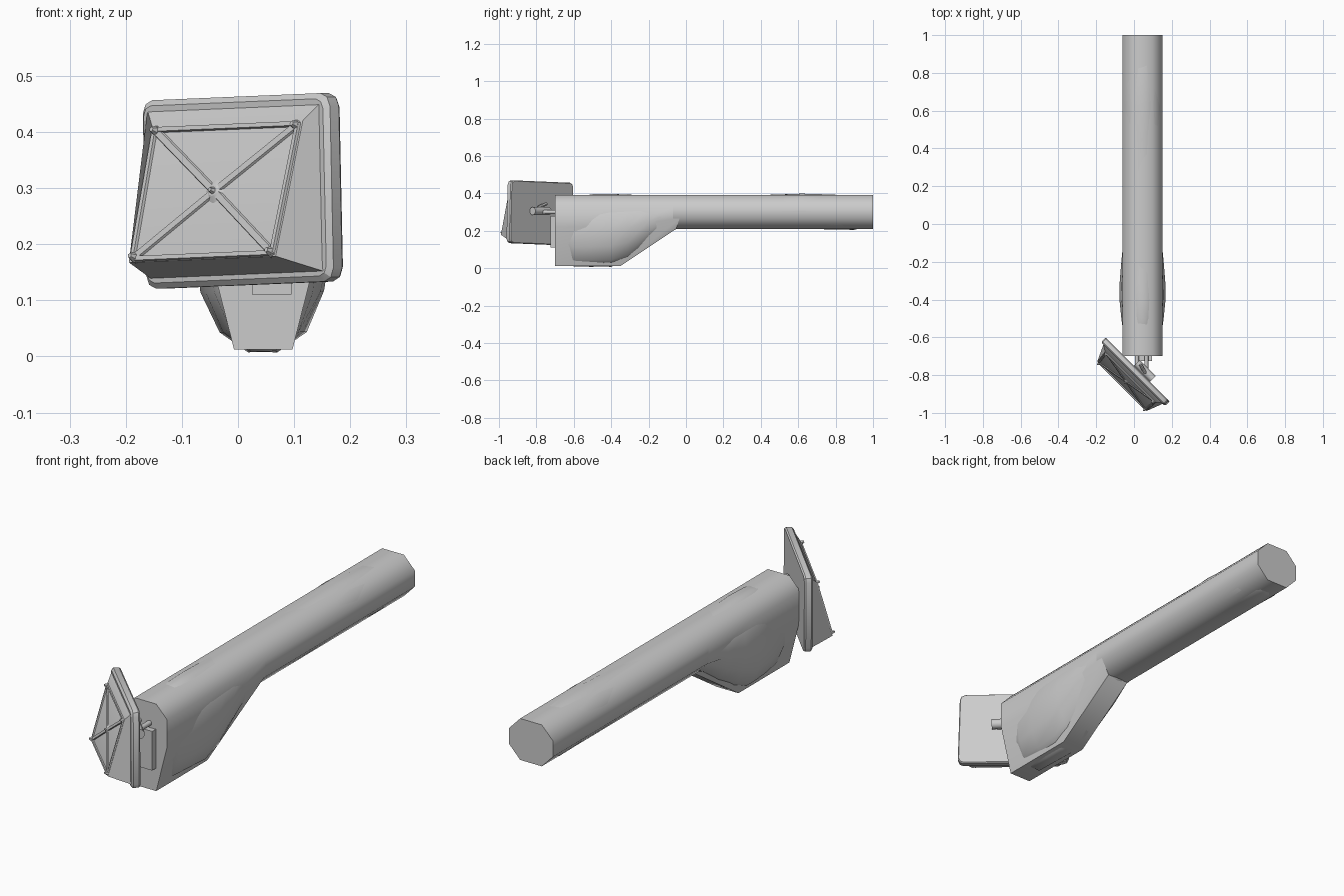
import bpy, bmesh, math, random
from mathutils import Vector, Matrix

if "Cube" in bpy.data.objects:
    bpy.data.objects.remove(bpy.data.objects["Cube"])

random.seed(4)
CX = 0.045  # centre line of the arm


def finish(name, bm, smooth=None, matrix=None):
    bmesh.ops.recalc_face_normals(bm, faces=bm.faces)
    me = bpy.data.meshes.new(name)
    bm.to_mesh(me)
    bm.free()
    ob = bpy.data.objects.new(name, me)
    bpy.context.collection.objects.link(ob)
    if matrix:
        ob.matrix_world = matrix
    if smooth:
        bpy.context.view_layer.objects.active = ob
        ob.select_set(True)
        bpy.ops.object.shade_smooth_by_angle(angle=math.radians(smooth))
        ob.select_set(False)
    return ob


def loft(name, rings, smooth):
    bm = bmesh.new()
    vs = [[bm.verts.new(p) for p in r] for r in rings]
    for a, b in zip(vs, vs[1:]):
        n = len(a)
        for i in range(n):
            bm.faces.new((a[i], a[(i + 1) % n], b[(i + 1) % n], b[i]))
    bm.faces.new(vs[0])
    bm.faces.new(vs[-1])
    return finish(name, bm, smooth)


def octagon(y, bottom, low, high=0.335, top=0.39):
    w, f = 0.105, 0.052
    pts = [(-f, bottom), (f, bottom), (w, low), (w, high),
           (f, top), (-f, top), (-w, high), (-w, low)]
    return [(CX + x, y, z) for x, z in pts]


def oval(y, rx, z0, z1, n=14, jitter=0.025):
    ring = []
    for i in range(n):
        t = 2 * math.pi * i / n
        k = 1 + random.uniform(-jitter, jitter) * abs(math.sin(2 * t))
        ring.append((CX + rx * k * math.cos(t), y,
                     (z0 + z1) / 2 + (z1 - z0) / 2 * k * math.sin(t)))
    return ring


# Faceted outer shells of forearm and hand
loft("forearm_shell", [octagon(-0.07, 0.21, 0.265), octagon(1.0, 0.21, 0.265)], 60)
loft("hand_shell", [octagon(-0.70, 0.012, 0.22), octagon(-0.35, 0.012, 0.22),
                    octagon(-0.03, 0.225, 0.268)], 60)

# Soft shapes that swell through the shells
loft("forearm_muscle", [oval(y, rx, a, b) for y, rx, a, b in [
    (-0.06, 0.098, 0.215, 0.385), (0.08, 0.099, 0.212, 0.388),
    (0.25, 0.104, 0.214, 0.391), (0.45, 0.105, 0.211, 0.394),
    (0.62, 0.106, 0.208, 0.401), (0.78, 0.104, 0.204, 0.396),
    (0.90, 0.105, 0.202, 0.388), (0.98, 0.09, 0.225, 0.375)]], 80)
loft("hand_body", [oval(y, rx, a, b) for y, rx, a, b in [
    (-0.68, 0.075, 0.07, 0.35), (-0.60, 0.098, 0.005, 0.385),
    (-0.50, 0.112, 0.003, 0.399), (-0.40, 0.122, 0.003, 0.401),
    (-0.31, 0.121, 0.035, 0.397), (-0.20, 0.112, 0.11, 0.392),
    (-0.10, 0.102, 0.185, 0.388), (-0.02, 0.096, 0.222, 0.378)]], 80)

# Local frame of the plate: x along its width, y up, z outward
s = math.sqrt(0.5)
plate = Matrix(((s, 0, -s, 0.02), (-s, 0, -s, -0.77),
                (0, 1, 0, 0.295), (0, 0, 0, 1))) @ Matrix.Rotation(0.03, 4, 'Z')


def chamfered(a, b, c, k):
    return [plate @ Vector((x, y, c)) for x, y in [
        (-a + k, -b), (a - k, -b), (a - k * 0.3, -b + k * 0.3), (a, -b + k),
        (a, b - k), (a - k * 0.3, b - k * 0.3), (a - k, b), (-a + k, b),
        (-a + k * 0.3, b - k * 0.3), (-a, b - k), (-a, -b + k),
        (-a + k * 0.3, -b + k * 0.3)]]


loft("plate", [chamfered(0.232, 0.164, 0, 0.022), chamfered(0.236, 0.168, 0.006, 0.024),
               chamfered(0.236, 0.168, 0.028, 0.024), chamfered(0.226, 0.158, 0.036, 0.018)], 25)

# Sloping block on the plate, deepest along its lower edge
front = [Vector(p) for p in [(-0.185, -0.122, 0.122), (0.185, -0.122, 0.122),
                             (0.195, 0.12, 0.056), (-0.185, 0.12, 0.056)]]
base = [Vector(p) for p in [(-0.218, -0.15, 0.034), (0.218, -0.15, 0.034),
                            (0.218, 0.15, 0.034), (-0.218, 0.15, 0.034)]]
loft("wedge_block", [[plate @ p for p in base], [plate @ p for p in front]], 25)
normal = (front[1] - front[0]).cross(front[3] - front[0]).normalized()


def bar(name, p, q, width, height):
    d = (q - p).normalized()
    side = normal.cross(d) * width / 2
    rings = []
    for e in (p, q):
        rings.append([plate @ v for v in (
            e - side - normal * 0.004, e + side - normal * 0.004,
            e + side * 0.6 + normal * height, e - side * 0.6 + normal * height)])
    loft(name, rings, None)


def stud(name, p, r, h, sides):
    rot = normal.to_track_quat('Z', 'Y').to_matrix().to_4x4()
    bm = bmesh.new()
    bmesh.ops.create_cone(bm, cap_ends=True, segments=sides, radius1=r,
                          radius2=r * 0.45, depth=h)
    finish(name, bm, 25, plate @ Matrix.Translation(p + normal * h / 2) @ rot)


# Raised frame, cross struts and studs
mid = sum(front, Vector()) / 4
for i, p in enumerate(front):
    inner = p.lerp(mid, 0.05)
    bar(f"frame_bar_{i}", inner, front[(i + 1) % 4].lerp(mid, 0.05), 0.013, 0.005)
    bar(f"cross_strut_{i}", inner, mid, 0.020, 0.004)
    stud(f"corner_stud_{i}", p.lerp(mid, 0.07), 0.010, 0.014, 6)
stud("centre_boss", mid, 0.022, 0.006, 8)
stud("centre_stud", mid, 0.009, 0.014, 6)


def rod(name, p, q, r, sides=10):
    p, q = Vector(p), Vector(q)
    bm = bmesh.new()
    bmesh.ops.create_cone(bm, cap_ends=True, segments=sides, radius1=r,
                          radius2=r, depth=(q - p).length)
    rot = (q - p).to_track_quat('Z', 'Y').to_matrix().to_4x4()
    finish(name, bm, 40, Matrix.Translation((p + q) / 2) @ rot)


# Mount between hand and plate
for x in (0.015, 0.065):
    rod(f"mount_rod_{x}", (x, -0.68, 0.30), (x, -0.765 - x, 0.30), 0.011)
rod("mount_grip", (0.015, -0.735, 0.305), (0.10, -0.82, 0.305), 0.022)
rod("grip_pin", (0.06, -0.79, 0.325), (0.035, -0.745, 0.345), 0.009, 8)
bm = bmesh.new()
bmesh.ops.create_cube(bm, size=1)
bmesh.ops.scale(bm, vec=(0.07, 0.04, 0.17), verts=bm.verts)
finish("mount_bracket", bm, None, Matrix.Translation((0.06, -0.705, 0.195)))
